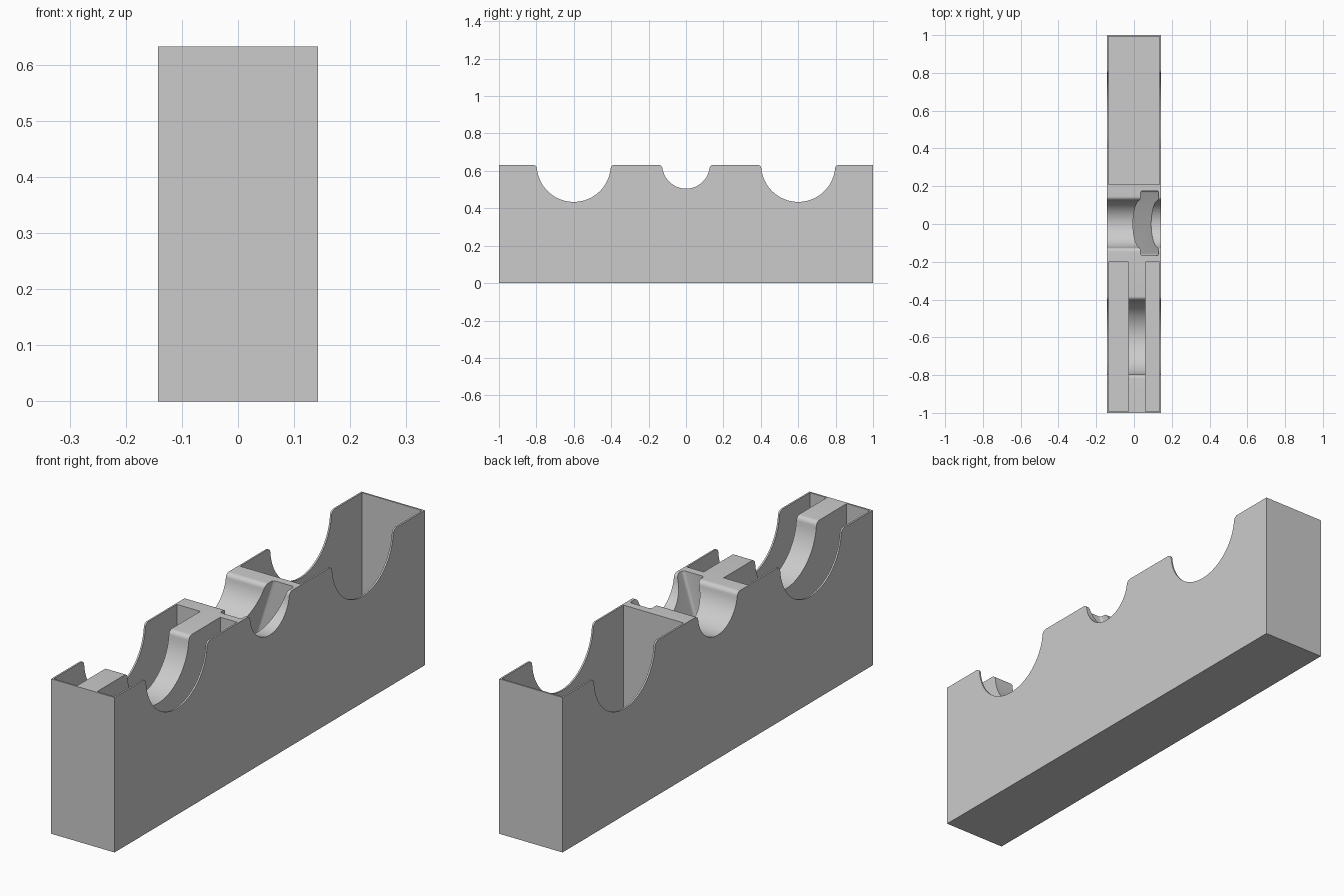
import bpy, bmesh, math
from mathutils import Matrix, Vector

if "Cube" in bpy.data.objects:
    bpy.data.objects.remove(bpy.data.objects["Cube"])

HALF_W, TOP, WALL = 0.143, 0.632, 0.007
FILLET = 0.02

grey = bpy.data.materials.new("plain grey")
grey.use_nodes = True
grey.diffuse_color = (0.6, 0.6, 0.6, 1)
grey.node_tree.nodes["Principled BSDF"].inputs["Base Color"].default_value = (0.6, 0.6, 0.6, 1)


def make_object(name, bm):
    bmesh.ops.recalc_face_normals(bm, faces=bm.faces)
    mesh = bpy.data.meshes.new(name)
    bm.to_mesh(mesh)
    bm.free()
    mesh.materials.append(grey)
    obj = bpy.data.objects.new(name, mesh)
    bpy.context.collection.objects.link(obj)
    return obj


def scoop(centre, radius, steps=40, fillet_steps=8):
    """Round saddle with softened lips, as (y, z) points from front to back."""
    d = math.sqrt((radius + FILLET) ** 2 - FILLET ** 2)
    a = math.asin(FILLET / (radius + FILLET))
    lip = []
    for i in range(fillet_steps):
        t = math.pi / 2 - (math.pi / 2 - a) * i / fillet_steps
        lip.append((-d + FILLET * math.cos(t), TOP - FILLET + FILLET * math.sin(t)))
    arc = []
    for i in range(steps + 1):
        t = math.pi + a + (math.pi - 2 * a) * i / steps
        arc.append((radius * math.cos(t), TOP + radius * math.sin(t)))
    pts = lip + arc + [(-y, z) for y, z in reversed(lip)]
    return [(centre + y, z) for y, z in pts]


def box_cutter(name, x0, x1, y0, y1, z0, z1):
    bm = bmesh.new()
    size = Vector((x1 - x0, y1 - y0, z1 - z0))
    mid = Vector((x0 + x1, y0 + y1, z0 + z1)) / 2
    bmesh.ops.create_cube(bm, size=1, matrix=Matrix.Translation(mid) @ Matrix.Diagonal(size.to_4d()))
    return make_object(name, bm)


# Body: side outline with three saddles, extruded across the width
outline = [(-1, 0), (-1, TOP)]
for centre, radius in ((-0.6, 0.198), (0, 0.127), (0.6, 0.198)):
    outline += scoop(centre, radius)
outline += [(1, TOP), (1, 0)]
bm = bmesh.new()
face = bm.faces.new([bm.verts.new((-HALF_W, y, z)) for y, z in outline])
side = bmesh.ops.extrude_face_region(bm, geom=[face])
bmesh.ops.translate(bm, vec=(2 * HALF_W, 0, 0),
                    verts=[v for v in side["geom"] if isinstance(v, bmesh.types.BMVert)])
body = make_object("holder_body", bm)

# Pockets: one wide at the back, two beside the front rib
inner = HALF_W - WALL
cutters = [
    box_cutter("back_pocket", -inner, inner, 0.208, 1 - WALL, 0.01, 1),
    box_cutter("front_right_pocket", -inner, -0.03, -1 + WALL, -0.2, 0.01, 1),
    box_cutter("front_left_pocket", 0.06, inner, -1 + WALL, -0.2, 0.01, 1),
]

# Leaning slot in the middle block, with rounded corners
lean = math.atan(0.315)
half_slot = 0.048 * math.cos(lean)
slot = box_cutter("leaning_slot", -half_slot, half_slot, -0.167, 0.176, -0.46, 0.2)
bm = bmesh.new()
bm.from_mesh(slot.data)
uprights = [e for e in bm.edges if abs(e.verts[0].co.z - e.verts[1].co.z) > 0.1]
bmesh.ops.bevel(bm, geom=uprights, offset=0.01, segments=4, profile=0.5, affect='EDGES')
bm.transform(Matrix.Translation((0.083, 0, TOP)) @ Matrix.Rotation(lean, 4, 'Y'))
bm.to_mesh(slot.data)
bm.free()
cutters.append(slot)

# Cut the pockets and the slot, then drop the cutters
for cutter in cutters:
    cutter.hide_render = True
    mod = body.modifiers.new(cutter.name, 'BOOLEAN')
    mod.operation = 'DIFFERENCE'
    mod.solver = 'EXACT'
    mod.object = cutter
bpy.context.view_layer.objects.active = body
for obj in bpy.context.selected_objects:
    obj.select_set(False)
body.select_set(True)
for cutter in cutters:
    bpy.ops.object.modifier_apply(modifier=cutter.name)
    bpy.data.objects.remove(cutter)
bpy.ops.object.shade_smooth_by_angle(angle=math.radians(30))
